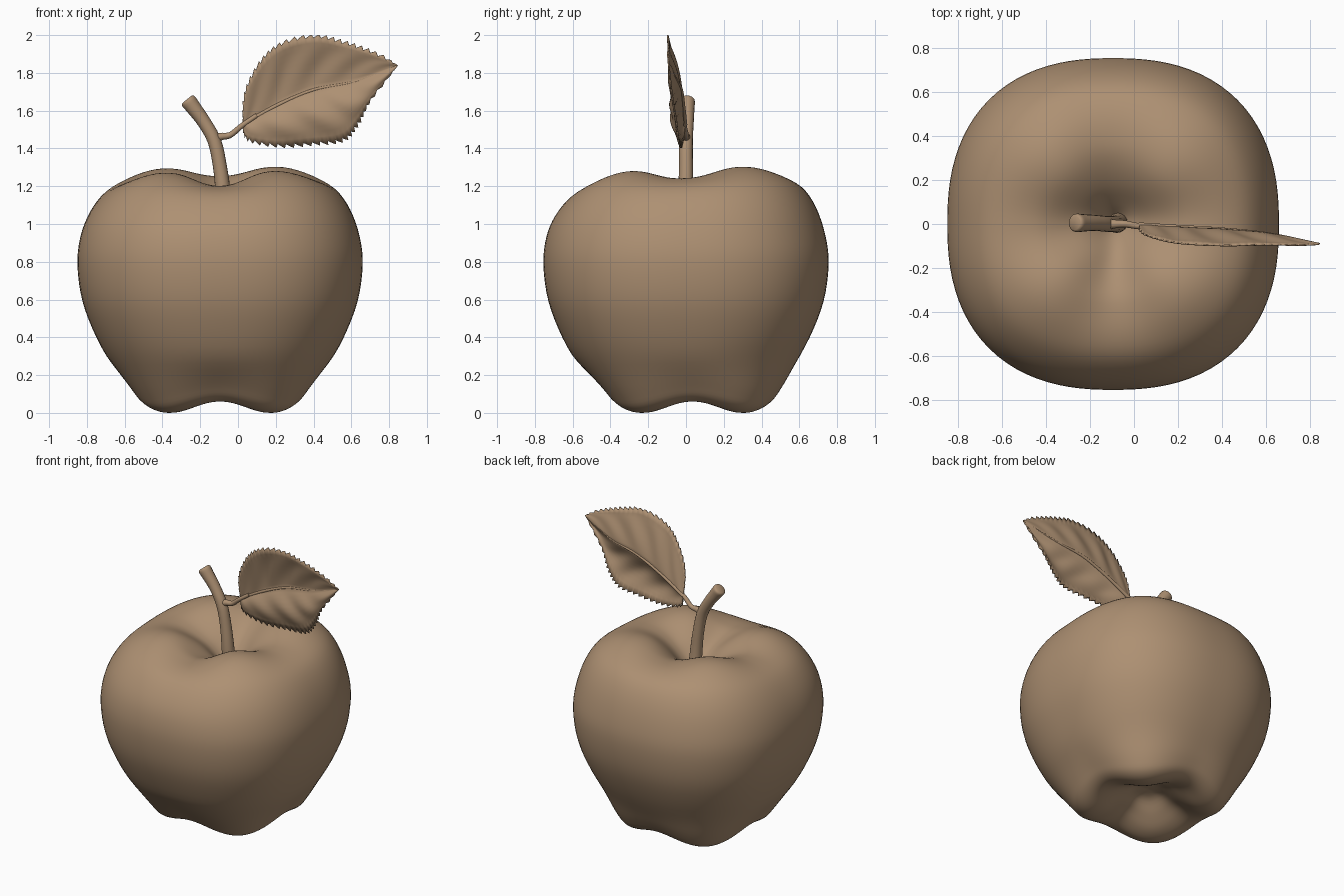
import bpy, bmesh, math
from mathutils import Vector

if "Cube" in bpy.data.objects:
    bpy.data.objects.remove(bpy.data.objects["Cube"])

mat = bpy.data.materials.new("warm tan")
mat.diffuse_color = (0.42, 0.28, 0.17, 1)
mat.use_nodes = True
mat.node_tree.nodes["Principled BSDF"].inputs["Base Color"].default_value = mat.diffuse_color


def smooth(a, b, x):
    t = max(0.0, min(1.0, (x - a) / (b - a)))
    return t * t * (3 - 2 * t)


def spline(pts, t):
    """Catmull-Rom point at t in 0..1 along the control points."""
    n = len(pts) - 1
    i = min(int(t * n), n - 1)
    f = t * n - i
    p = [Vector(pts[max(0, min(n, k))]) for k in (i - 1, i, i + 1, i + 2)]
    return 0.5 * (2 * p[1] + (p[2] - p[0]) * f
                  + (2 * p[0] - 5 * p[1] + 4 * p[2] - p[3]) * f * f
                  + (3 * p[1] - p[0] - 3 * p[2] + p[3]) * f ** 3)


def make(name, verts, faces, angle=60):
    me = bpy.data.meshes.new(name)
    me.from_pydata([tuple(v) for v in verts], [], faces)
    bm = bmesh.new()
    bm.from_mesh(me)
    bmesh.ops.remove_doubles(bm, verts=bm.verts, dist=1e-5)
    bmesh.ops.recalc_face_normals(bm, faces=bm.faces)
    bm.to_mesh(me)
    bm.free()
    ob = bpy.data.objects.new(name, me)
    bpy.context.collection.objects.link(ob)
    me.materials.append(mat)
    bpy.ops.object.select_all(action='DESELECT')
    ob.select_set(True)
    bpy.context.view_layer.objects.active = ob
    bpy.ops.object.shade_smooth_by_angle(angle=math.radians(angle))
    return ob


def grid_faces(rows, cols, closed):
    return [(r * cols + c, r * cols + (c + 1) % cols,
             (r + 1) * cols + (c + 1) % cols, (r + 1) * cols + c)
            for r in range(rows - 1) for c in range(cols if closed else cols - 1)]


# Apple body: profile along the lobes, turned around a rounded square
profile = [(0, .17), (.09, .15), (.18, .08), (.27, .02), (.36, 0), (.43, .025),
           (.48, .09), (.55, .21), (.655, .40), (.728, .59), (.755, .78), (.74, .93),
           (.69, 1.075), (.61, 1.19), (.50, 1.262), (.39, 1.287), (.28, 1.265),
           (.17, 1.19), (.08, 1.09), (.025, 1.02), (0, 1.01)]
ROWS, COLS = 81, 96
verts = []
for r in range(ROWS):
    s, z = spline(profile, r / (ROWS - 1))
    s = 0 if r in (0, ROWS - 1) else max(s, 0.002)
    low = 1 - smooth(.02, .34, z)          # influence of the bottom lobes
    high = smooth(.9, 1.2, z)              # influence of the shoulder lobes
    fade = smooth(0, .3, s)
    rim = 1 - .75 * smooth(.38, .68, s)    # shoulder valleys die out outwards
    for c in range(COLS):
        a = 2 * math.pi * c / COLS
        ca, sa = math.cos(a), math.sin(a)
        k = (abs(ca) ** 2.4 + abs(sa) ** 2.4) ** (-1 / 2.4)
        valley = (1 + math.cos(4 * a)) / 2
        x, y = s * k * ca, s * k * sa
        depth = .05 + .02 * max(0, -sa)
        dz = valley * fade * (.06 * low - depth * rim * high)
        dz += high * (.04 * y + .015 * x)
        verts.append((x - .095 + .02 * high * (1 - fade),
                      y + .035 * low + .02 * high * (1 - fade), max(0, z + dz)))
make("apple_body", verts, grid_faces(ROWS, COLS, True))


# Round tapered rod along a path of (x, y, z, radius)
def rod(name, path, rows=24, cols=16):
    vs = []
    for r in range(rows):
        t = r / (rows - 1)
        p = spline(path, t)
        d = (spline(path, min(1, t + .01)) - spline(path, max(0, t - .01))).to_3d()
        d.normalize()
        side = Vector((0, 1, 0))
        side = (side - d * side.dot(d)).normalized()
        up = d.cross(side)
        for c in range(cols):
            a = 2 * math.pi * c / cols
            vs.append(p.to_3d() + p[3] * (math.cos(a) * side + math.sin(a) * up))
    fs = grid_faces(rows, cols, True)
    fs += [tuple(range(cols)), tuple(range((rows - 1) * cols, rows * cols))]
    return make(name, vs, fs, 50)


rod("stem", [(-.07, .01, .98, .045), (-.078, 0, 1.15, .041), (-.095, 0, 1.3, .037),
             (-.125, 0, 1.44, .036), (-.18, .005, 1.54, .036), (-.235, .005, 1.615, .04),
             (-.262, .005, 1.650, .042), (-.270, .005, 1.660, .032)])
rod("leaf_stalk", [(-.14, 0, 1.45, .03), (-.09, 0, 1.463, .02), (-.04, 0, 1.472, .016),
                   (.02, -.01, 1.52, .014), (.10, -.015, 1.575, .012)])

# Leaf: serrated blade folded a little along its midrib
midrib = [(.025, -.005, 1.525), (.20, -.015, 1.625), (.40, -.025, 1.71),
          (.62, -.045, 1.755), (.845, -.09, 1.84)]
upper = [(.025, 1.525), (.04, 1.69), (.12, 1.85), (.23, 1.945), (.40, 1.985),
         (.55, 1.955), (.70, 1.905), (.845, 1.84)]
lower = [(.025, 1.525), (.06, 1.455), (.21, 1.425), (.39, 1.435), (.55, 1.455),
         (.63, 1.54), (.70, 1.665), (.845, 1.84)]
NU, NV = 113, 10
verts = []
for i in range(NU):
    t = i / (NU - 1)
    m = spline(midrib, t)
    envelope = math.sin(math.pi * t)
    for j in range(-NV, NV + 1):
        v = abs(j) / NV
        e = spline(upper if j > 0 else lower, t)
        e = Vector((e[0], 0, e[1]))
        flat = Vector((m.x, 0, m.z))
        tooth = .022 * (i % 4) / 3 * min(1, 4 * envelope) if v == 1 else 0
        p = flat.lerp(e, v)
        if tooth:
            p += (e - flat).normalized() * tooth + Vector((.3 * tooth, 0, 0))
        ripple = .007 * envelope * math.sin(math.pi * v) * math.sin(30 * t - 7 * v)
        if j > 0:
            y = m.y - envelope * (.07 * v ** 1.3)
        else:
            y = m.y - envelope * (.045 * math.sin(math.pi * v) + .01 * v)
        verts.append((min(p.x, .85), y + ripple, min(p.z, 2.0)))
leaf = make("leaf", verts, grid_faces(NU, 2 * NV + 1, False))
thick = leaf.modifiers.new("thickness", 'SOLIDIFY')
thick.thickness = .008
thick.offset = 0

# Raised midrib on the leaf
rod("leaf_midrib", [(*p, w) for p, w in zip(midrib, (.012, .011, .009, .006, .003))])
